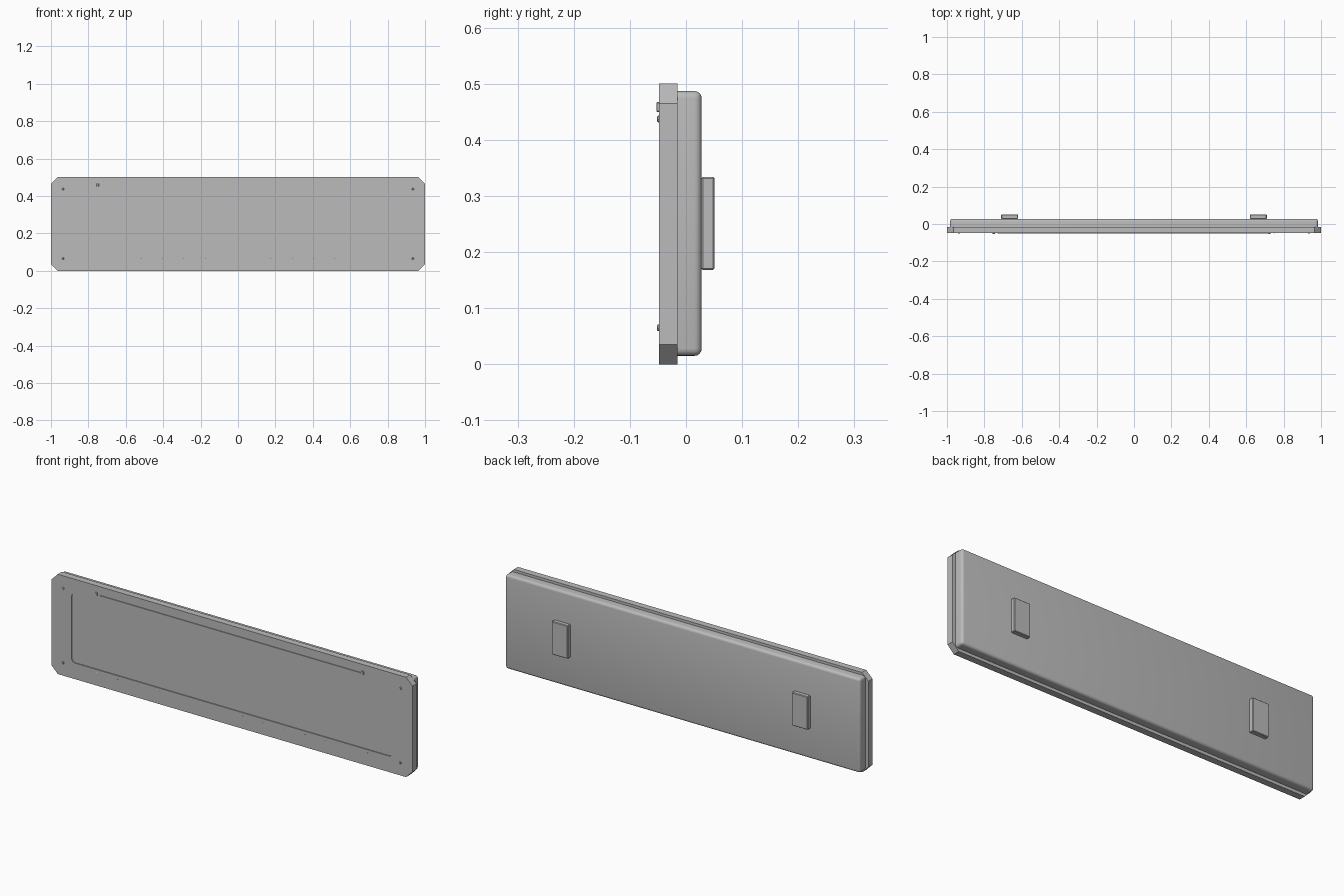
import bpy, bmesh, math

if "Cube" in bpy.data.objects:
    bpy.data.objects.remove(bpy.data.objects["Cube"])

grey = bpy.data.materials.new("grey metal")
grey.diffuse_color = (0.5, 0.5, 0.5, 1)
grey.use_nodes = True
grey.node_tree.nodes["Principled BSDF"].inputs["Base Color"].default_value = grey.diffuse_color


def finish(name, bm, smooth=False):
    bmesh.ops.recalc_face_normals(bm, faces=bm.faces)
    me = bpy.data.meshes.new(name)
    bm.to_mesh(me)
    bm.free()
    ob = bpy.data.objects.new(name, me)
    bpy.context.collection.objects.link(ob)
    me.materials.append(grey)
    if smooth:
        bpy.ops.object.select_all(action='DESELECT')
        ob.select_set(True)
        bpy.context.view_layer.objects.active = ob
        bpy.ops.object.shade_smooth_by_angle(angle=math.radians(40))
    return ob


def outline(hx, z0, z1, r, seg):
    """Rectangle in x-z with cut (seg=1) or rounded corners."""
    pts = []
    for i, (cx, cz) in enumerate([(hx - r, z1 - r), (r - hx, z1 - r),
                                  (r - hx, z0 + r), (hx - r, z0 + r)]):
        for k in range(seg + 1):
            a = math.pi / 2 * (i + k / seg)
            pts.append((cx + r * math.cos(a), cz + r * math.sin(a)))
    return pts


def box(name, x0, x1, y0, y1, z0, z1, bevel=0, seg=1, keep_front=False):
    bm = bmesh.new()
    bmesh.ops.create_cube(bm, size=1)
    for v in bm.verts:
        v.co = ((x0 + x1) / 2 + v.co.x * (x1 - x0),
                (y0 + y1) / 2 + v.co.y * (y1 - y0),
                (z0 + z1) / 2 + v.co.z * (z1 - z0))
    if bevel:
        edges = [e for e in bm.edges
                 if not (keep_front and all(v.co.y < y0 + 1e-5 for v in e.verts))]
        bmesh.ops.bevel(bm, geom=edges, offset=bevel, segments=seg,
                        profile=0.5, affect='EDGES')
    return finish(name, bm, seg > 1)


def studs(name, places, r, y0, y1):
    """Short round heads standing out of the front."""
    bm = bmesh.new()
    for x, z in places:
        rings = [[bm.verts.new((x + q * math.cos(k * math.pi / 4), y,
                                z + q * math.sin(k * math.pi / 4)))
                  for k in range(8)] for q, y in ((r, y0), (r, (y0 + y1) / 2), (r * .6, y1))]
        for a, b in zip(rings, rings[1:]):
            for k in range(8):
                bm.faces.new((a[k], a[k - 1], b[k - 1], b[k]))
        bm.faces.new(rings[-1])
    return finish(name, bm)


FRONT, SEAM, BACK = -0.048, -0.015, 0.028

# Front frame with cut corners, and a shallow round-cornered recess
bm = bmesh.new()
outer = outline(1.0, 0.0, 0.5, 0.035, 1)
inner = outline(0.89, 0.08, 0.427, 0.022, 5)
loops = {}
for key, pts, y in (("back", outer, SEAM), ("front", outer, FRONT),
                    ("lip", inner, FRONT), ("floor", inner, FRONT + 0.005)):
    loops[key] = [bm.verts.new((x, y, z)) for x, z in pts]
for a, b in (("back", "front"), ("lip", "floor")):
    A, B = loops[a], loops[b]
    for k in range(len(A)):
        bm.faces.new((A[k - 1], A[k], B[k], B[k - 1]))
bm.faces.new(loops["back"])
bm.faces.new(loops["floor"])
# frame face: a fan at each corner and a strip along each side
O, L = loops["front"], loops["lip"]
for c in range(4):
    o0, o1, o2 = O[2 * c], O[2 * c + 1], O[(2 * c + 2) % 8]
    bm.faces.new([o0, o1] + [L[6 * c + k] for k in range(5, -1, -1)])
    bm.faces.new((o1, o2, L[(6 * c + 6) % 24], L[6 * c + 5]))
finish("front_frame", bm)

# Rounded rear housing and two mounting pads
box("rear_housing", -0.983, 0.983, SEAM, BACK, 0.015, 0.487, 0.013, 4, True)
for side, x in (("left", -0.665), ("right", 0.665)):
    box(side + "_mounting_pad", x - 0.045, x + 0.045, BACK - 0.001, 0.051,
        0.168, 0.334, 0.003)

# Long rod above the recess, held by an end block at each side
box("top_rod", -0.73, 0.725, -0.052, FRONT + 0.001, 0.451, 0.457)
for side, x in (("left", -0.75), ("right", 0.725)):
    box(side + "_rod_block", x - 0.006, x + 0.006, -0.053, FRONT + 0.001,
        0.450, 0.467, 0.001)

# Corner screws and the small rivets along the lower rail
studs("corner_screws", [(x, z) for x in (-0.935, 0.935) for z in (0.065, 0.437)],
      0.006, FRONT, -0.052)
studs("lower_rivets", [(-0.75 + 1.5 * k / 13, 0.065) for k in range(14)],
      0.003, FRONT, -0.0495)
